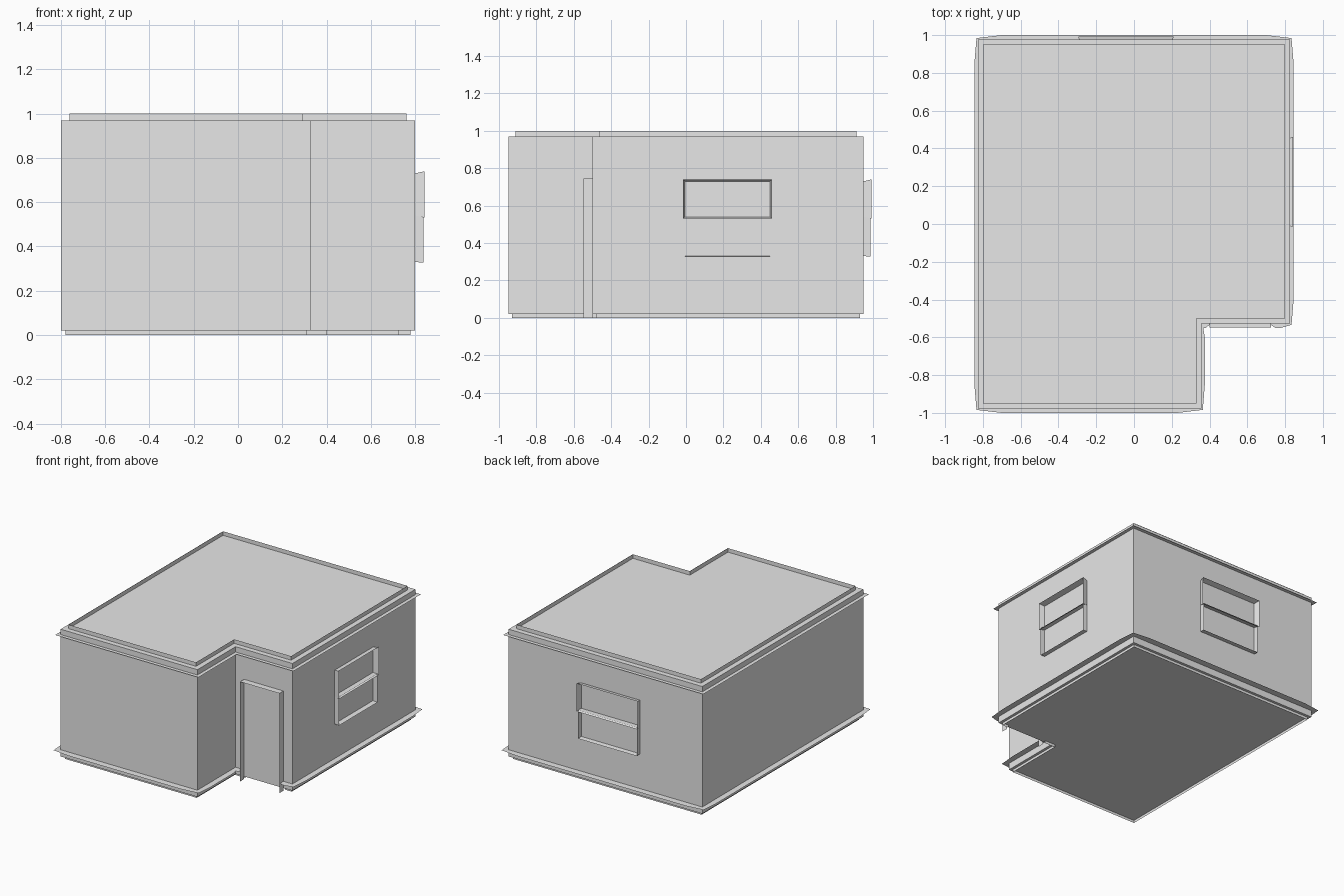
import bpy
from mathutils import Vector

cube = bpy.data.objects.get("Cube")
if cube:
    bpy.data.objects.remove(cube, do_unlink=True)

plaster = bpy.data.materials.new("light_grey_plaster")
plaster.use_nodes = True
grey = (0.8, 0.8, 0.8, 1)
plaster.diffuse_color = grey
plaster.node_tree.nodes["Principled BSDF"].inputs["Base Color"].default_value = grey


def add_mesh(name, verts, faces):
    mesh = bpy.data.meshes.new(name)
    mesh.from_pydata([tuple(v) for v in verts], [], faces)
    mesh.materials.append(plaster)
    mesh.update()
    obj = bpy.data.objects.new(name, mesh)
    bpy.context.collection.objects.link(obj)
    return obj


def ribbon(name, first, second, closed):
    """Thin sheet joining two matching paths."""
    n = len(first)
    count = n if closed else n - 1
    faces = [(i, (i + 1) % n, n + (i + 1) % n, n + i) for i in range(count)]
    return add_mesh(name, list(first) + list(second), faces)


def level(path, z):
    return [Vector((p.x, p.y, z)) for p in path]


def normal(a, b):
    d = (b - a).normalized()
    return Vector((d.y, -d.x))


def offset(path, width, closed):
    """Shift a right-angled path outwards (inwards if negative)."""
    n = len(path)
    result = []
    for i, p in enumerate(path):
        sides = []
        if closed or i > 0:
            sides.append(normal(path[i - 1], p))
        if closed or i < n - 1:
            sides.append(normal(p, path[(i + 1) % n]))
        if len(sides) == 2 and sides[0].dot(sides[1]) > 0.9:
            sides.pop()
        result.append(p + width * sum(sides, Vector((0, 0))))
    return result


# L-shaped plan, starting and ending beside the doorway
WX, WY, NX, NY = 0.8, 0.95, 0.33, -0.5
DOOR_L, DOOR_R = 0.4, 0.725
plan = [Vector(p) for p in ((WX, NY), (WX, WY), (-WX, WY), (-WX, -WY), (NX, -WY), (NX, NY))]
door_plan = [Vector((DOOR_R, NY))] + plan + [Vector((DOOR_L, NY))]

# Walls with flat roof and floor
FLOOR, ROOF = 0.02, 0.97
n = len(plan)
add_mesh("house_walls", level(plan, FLOOR) + level(plan, ROOF),
         [(i, (i + 1) % n, n + (i + 1) % n, n + i) for i in range(n)]
         + [tuple(reversed(range(n))), tuple(range(n, 2 * n))])

# Thin upstand around the roof
rim = offset(plan, -0.038, True)
ribbon("roof_upstand", level(rim, ROOF), level(rim, 1.0), True)

# Thin plinth below the floor, open at the door
foot = offset(door_plan, -0.02, False)
ribbon("floor_plinth", level(foot, 0), level(foot, FLOOR), False)

# Flat cornice ledge
ribbon("cornice_ledge", level(offset(plan, 0.027, True), 0.93), level(plan, 0.93), True)

# Flat skirting ledge, slightly narrower at its corners
inner, outer = [], []
corners = offset(door_plan, 0.034, False)
for i, (a, b) in enumerate(zip(door_plan, door_plan[1:])):
    step = (b - a).normalized() * min(0.1, (b - a).length * 0.3)
    out = normal(a, b) * 0.05 if abs(normal(a, b).y) > 0.5 else normal(a, b) * 0.045
    inner += [a, a + step, b - step]
    outer += [corners[i], a + step + out, b - step + out]
inner.append(door_plan[-1])
outer.append(corners[-1])
ribbon("skirting_ledge", level(outer, 0.07), level(inner, 0.07), False)

# Door surround
jambs = [(DOOR_L, 0), (DOOR_L, 0.745), (DOOR_R, 0.745), (DOOR_R, 0)]
ribbon("door_surround", [Vector((x, NY, z)) for x, z in jambs],
       [Vector((x, NY - 0.048, z)) for x, z in jambs], False)


def window(name, place, low, high):
    """Two stacked sashes with thin projecting edges."""
    bottom, middle, top = 0.33, 0.54, 0.73

    def edge(points, depth):
        return [place(u, depth, z) for u, z in points]

    def box(u0, z0, u1, z1):
        return [(u0, z0), (u1, z0), (u1, z1), (u0, z1)]

    ribbon(name + "_lower_sash", edge(box(low, bottom, high, middle), 0),
           edge(box(low, bottom - 0.003, high, middle), 0.037), True)
    flare = 0.01
    ribbon(name + "_upper_sash", edge(box(low, middle, high, top), 0),
           edge(box(low - flare, middle - flare, high + flare, top + flare), 0.043), True)


window("side_window", lambda u, d, z: Vector((WX + d, u, z)), -0.005, 0.45)
window("back_window", lambda u, d, z: Vector((u, WY + d, z)), -0.285, 0.2)
